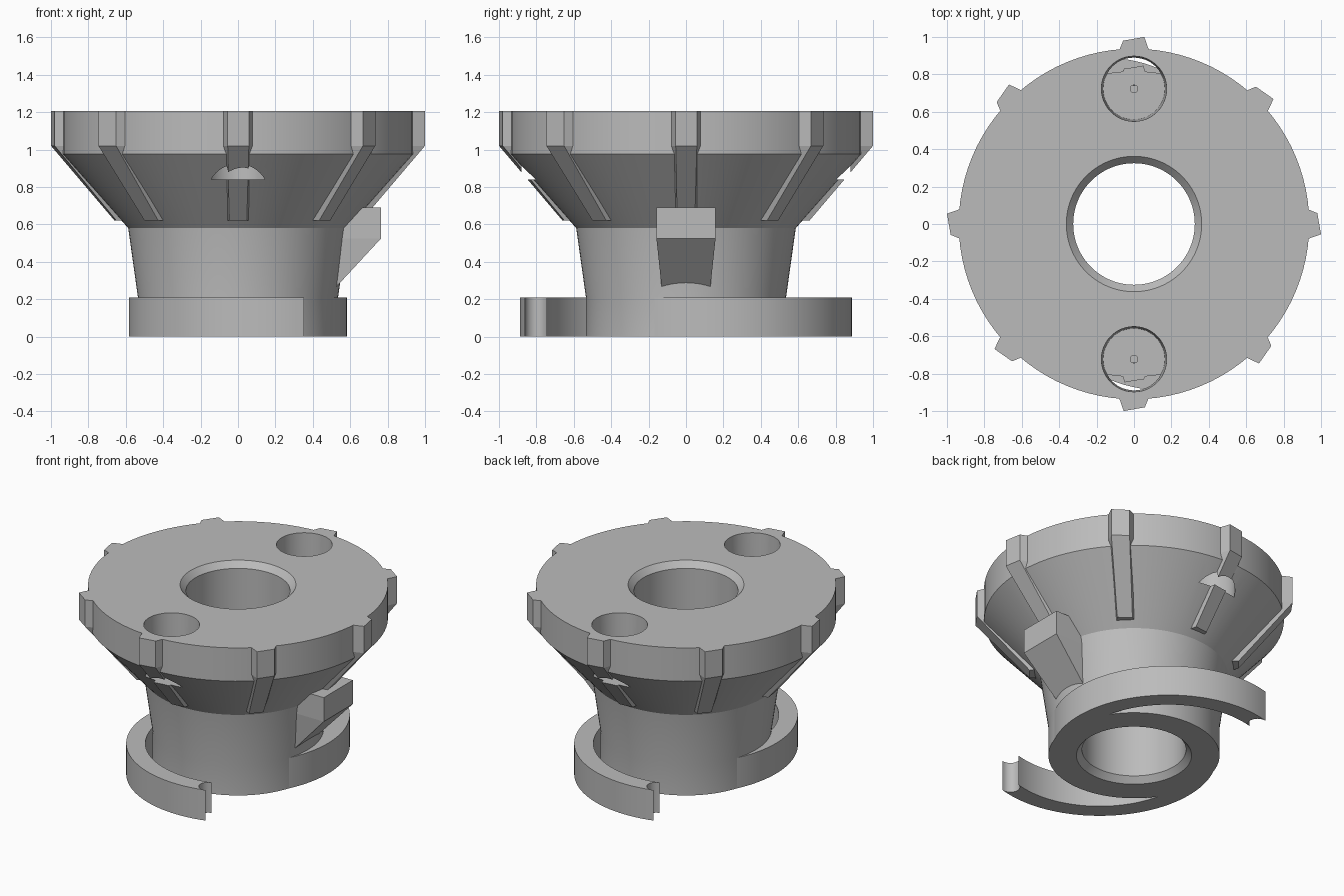
import bpy, bmesh
from math import sin, cos, pi, radians, sqrt

cube = bpy.data.objects.get("Cube")
if cube:
    bpy.data.objects.remove(cube, do_unlink=True)

GREY = (0.5, 0.5, 0.5, 1)
mat = bpy.data.materials.new("plain grey")
mat.use_nodes = True
mat.diffuse_color = GREY
mat.node_tree.nodes["Principled BSDF"].inputs["Base Color"].default_value = GREY


def finish(name, bm):
    bmesh.ops.recalc_face_normals(bm, faces=bm.faces)
    mesh = bpy.data.meshes.new(name)
    bm.to_mesh(mesh)
    bm.free()
    ob = bpy.data.objects.new(name, mesh)
    bpy.context.collection.objects.link(ob)
    mesh.materials.append(mat)
    return ob


def lathe(bm, profile, segments=96):
    """Revolve a closed (radius, z) profile around z."""
    rings = [[bm.verts.new((r * cos(2 * pi * i / segments), r * sin(2 * pi * i / segments), z))
              for r, z in profile] for i in range(segments)]
    n = len(profile)
    for i in range(segments):
        a, b = rings[i], rings[(i + 1) % segments]
        for k in range(n):
            m = (k + 1) % n
            bm.faces.new((a[k], b[k], b[m], a[m]))


def loft(bm, sections):
    """Join equal-length point rings into a capped solid."""
    rings = [[bm.verts.new(p) for p in s] for s in sections]
    n = len(rings[0])
    for a, b in zip(rings, rings[1:]):
        for k in range(n):
            m = (k + 1) % n
            bm.faces.new((a[k], a[m], b[m], b[k]))
    bm.faces.new(rings[0])
    bm.faces.new(rings[-1])


def select_only(ob):
    bpy.ops.object.select_all(action='DESELECT')
    ob.select_set(True)
    bpy.context.view_layer.objects.active = ob


def cut(ob, cutter):
    mod = ob.modifiers.new("cut", 'BOOLEAN')
    mod.operation = 'DIFFERENCE'
    mod.solver = 'EXACT'
    mod.object = cutter
    select_only(ob)
    bpy.ops.object.modifier_apply(modifier=mod.name)


TOP, BASE = 1.205, 0.21

# Flared hub with a chamfered bore
bm = bmesh.new()
lathe(bm, [(0.36, 0), (0.535, 0), (0.535, BASE), (0.587, 0.58), (0.937, 0.975),
           (0.937, TOP), (0.362, TOP), (0.325, TOP - 0.04), (0.325, 0.04)])
hub = finish("flared_hub", bm)

# Eight slightly skewed ribs, as (radius, sideways) sections
upper = [(0.915, 0.085), (0.98, 0.058), (1.0, -0.055), (0.915, -0.085)]
lower = [(0.6, 0.06), (0.65, 0.047), (0.66, -0.047), (0.6, -0.06)]
bm = bmesh.new()
for i in range(8):
    c, s = cos(i * pi / 4), sin(i * pi / 4)
    loft(bm, [[(r * c - t * s, r * s + t * c, z) for r, t in sec]
              for sec, z in ((upper, TOP), (upper, 1.02), (lower, 0.62))])
ribs = finish("ribs", bm)

# Two blind round pockets, each with a small pilot hole
for side in (-1, 1):
    for r_top, r_low, z_top, z_low in ((0.177, 0.165, 1.3, 0.84), (0.02, 0.02, 0.9, 0.8)):
        bm = bmesh.new()
        loft(bm, [[(r * cos(2 * pi * k / 48), side * 0.723 + r * sin(2 * pi * k / 48), z)
                   for k in range(48)] for r, z in ((r_low, z_low), (r_top, z_top))])
        cutter = finish("pocket_cutter", bm)
        cut(hub, cutter)
        if z_top > 1:
            cut(ribs, cutter)
        bpy.data.objects.remove(cutter, do_unlink=True)

# Wedge lug on the left side
bm = bmesh.new()
loft(bm, [[(0.48, -w, z), (x, -w, z), (x, w, z), (0.48, w, z)]
          for x, w, z in ((0.765, 0.158, 0.69), (0.765, 0.158, 0.525), (0.52, 0.13, 0.26))])
lug = finish("wedge_lug", bm)

# Two curved hook arms around the base, with rounded tips
CX, CY, MID, HALF = 0.15, -0.155, 0.673, 0.06
START, END, STEPS = radians(-74), radians(-227), 48
angles = [START + (END - START) * k / STEPS for k in range(STEPS + 1)]


def arm_outline():
    def at(r, a):
        return (CX + r * cos(a), CY + r * sin(a))
    outer = [at(MID + HALF, a) for a in angles]
    inner = [at(MID - HALF, a) for a in reversed(angles)]
    tx, ty = at(MID, START)
    tip = [(tx + HALF * cos(START + pi * k / 10 + pi), ty + HALF * sin(START + pi * k / 10 + pi))
           for k in range(1, 10)]
    return outer + inner + tip


arms = []
for name, sign in (("front_hook_arm", 1), ("back_hook_arm", -1)):
    bm = bmesh.new()
    loft(bm, [[(sign * x, sign * y, z) for x, y in arm_outline()] for z in (0, BASE)])
    arms.append(finish(name, bm))

# Smooth round walls, crisp corners
for ob in [hub] + arms:
    select_only(ob)
    bpy.ops.object.shade_smooth_by_angle(angle=radians(25))
